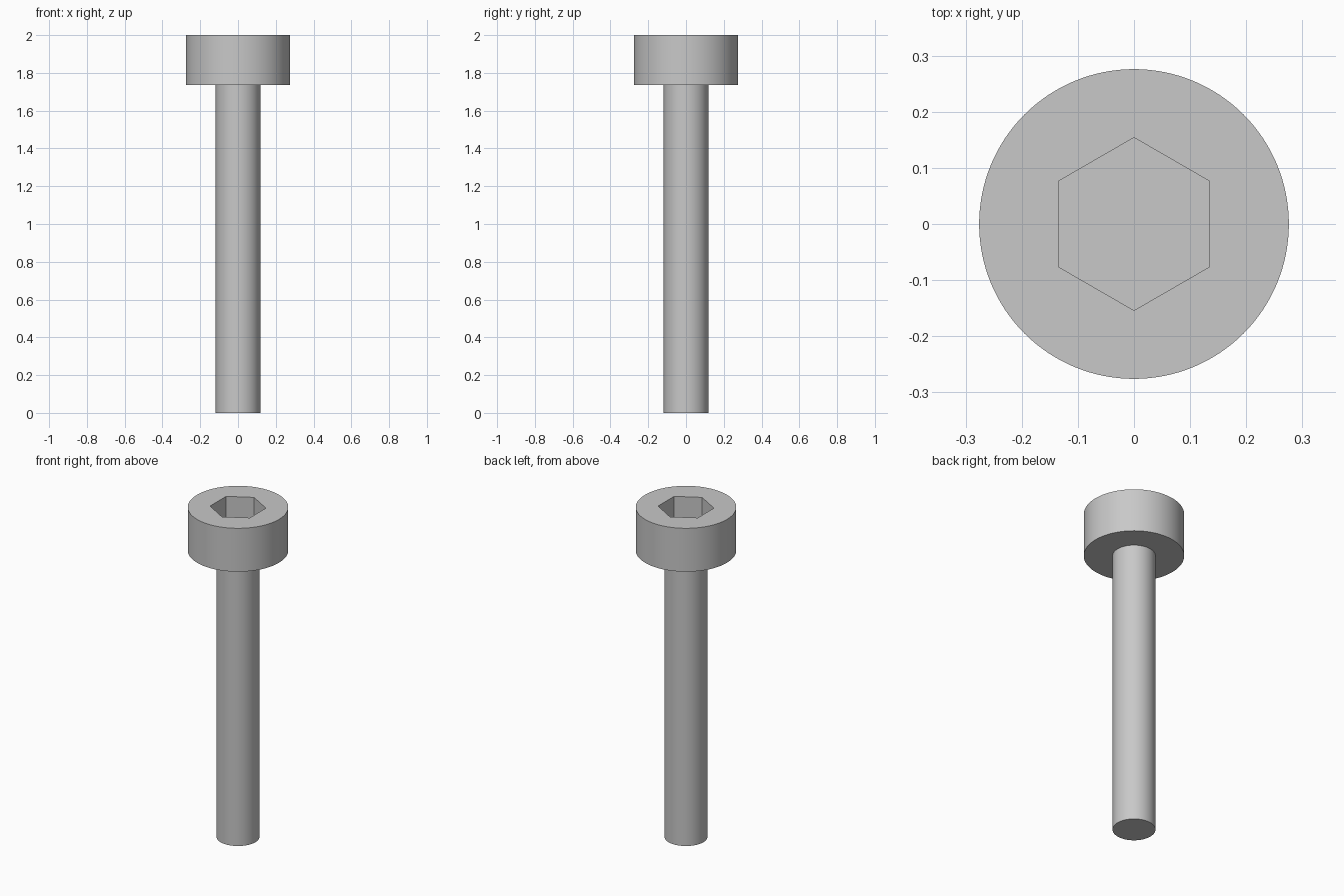
import bpy
import bmesh
import math
from mathutils import Matrix

cube = bpy.data.objects.get("Cube")
if cube:
    bpy.data.objects.remove(cube, do_unlink=True)

steel = bpy.data.materials.new("grey steel")
steel.use_nodes = True
GREY = (0.58, 0.58, 0.58, 1)
steel.diffuse_color = GREY
steel.node_tree.nodes["Principled BSDF"].inputs["Base Color"].default_value = GREY

HEAD_BASE, TOP = 1.737, 2.0
HEAD_R, SHANK_R = 0.276, 0.118
SOCKET_R, SOCKET_DEPTH = 0.154, 0.15


def prism(name, radius, bottom, top, sides):
    """Closed upright prism with one corner on the y axis."""
    bm = bmesh.new()
    place = Matrix.Translation((0, 0, (bottom + top) / 2)) @ Matrix.Rotation(math.pi / 2, 4, "Z")
    bmesh.ops.create_cone(bm, cap_ends=True, segments=sides, radius1=radius,
                          radius2=radius, depth=top - bottom, matrix=place)
    # Put a corner exactly on +y whatever the primitive's starting angle
    v = bm.verts[:][0].co
    turn = math.pi / 2 - math.atan2(v.y, v.x)
    bmesh.ops.rotate(bm, verts=bm.verts, cent=(0, 0, 0), matrix=Matrix.Rotation(turn, 3, "Z"))
    mesh = bpy.data.meshes.new(name)
    bm.to_mesh(mesh)
    bm.free()
    mesh.materials.append(steel)
    obj = bpy.data.objects.new(name, mesh)
    bpy.context.collection.objects.link(obj)
    return obj


def smooth(obj):
    bpy.ops.object.select_all(action="DESELECT")
    obj.select_set(True)
    bpy.context.view_layer.objects.active = obj
    bpy.ops.object.shade_smooth_by_angle(angle=math.radians(30))


# Shank
shank = prism("shank", SHANK_R, 0, HEAD_BASE, 96)
smooth(shank)

# Cylindrical head with a hexagonal socket cut into its top
head = prism("head", HEAD_R, HEAD_BASE, TOP, 128)
cutter = prism("socket_cutter", SOCKET_R, TOP - SOCKET_DEPTH, TOP + 0.1, 6)
cut = head.modifiers.new("hex socket", "BOOLEAN")
cut.operation = "DIFFERENCE"
cut.solver = "EXACT"
cut.object = cutter

# Bake the socket, then drop the cutter
bpy.context.view_layer.update()
baked = bpy.data.meshes.new_from_object(head.evaluated_get(bpy.context.evaluated_depsgraph_get()))
head.modifiers.clear()
head.data = baked
bpy.data.objects.remove(cutter, do_unlink=True)
smooth(head)
